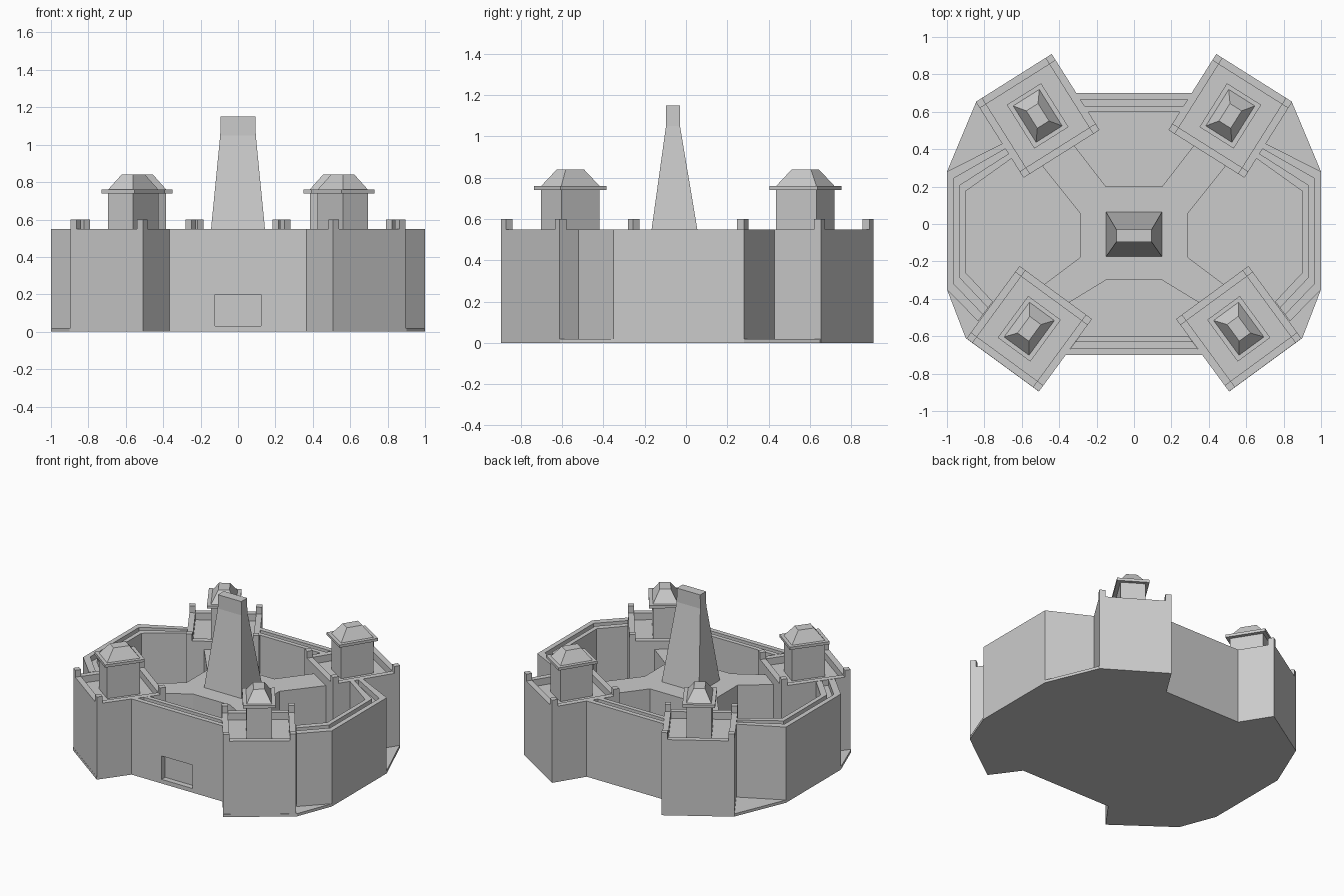
import bpy, bmesh, math

if "Cube" in bpy.data.objects:
    bpy.data.objects.remove(bpy.data.objects["Cube"])


def loft(name, rings):
    """Solid through stacked outlines: rings = [(points, z), ...]"""
    bm = bmesh.new()
    loops = [[bm.verts.new((x, y, z)) for x, y in pts] for pts, z in rings]
    n = len(loops[0])
    bm.faces.new(loops[0][::-1])
    bm.faces.new(loops[-1])
    for a, b in zip(loops, loops[1:]):
        for i in range(n):
            j = (i + 1) % n
            bm.faces.new((a[i], a[j], b[j], b[i]))
    bmesh.ops.recalc_face_normals(bm, faces=bm.faces)
    me = bpy.data.meshes.new(name)
    bm.to_mesh(me)
    bm.free()
    ob = bpy.data.objects.new(name, me)
    bpy.context.collection.objects.link(ob)
    return ob


def prism(name, pts, z0, z1):
    return loft(name, [(pts, z0), (pts, z1)])


def rect(c, ang, hx, hy, ox=0, oy=0):
    """Rectangle with a local offset, turned by ang about c"""
    co, si = math.cos(ang), math.sin(ang)
    out = []
    for sx, sy in ((-1, -1), (1, -1), (1, 1), (-1, 1)):
        x, y = ox + sx * hx, oy + sy * hy
        out.append((c[0] + x * co - y * si, c[1] + x * si + y * co))
    return out


def mirrored(half):
    return half + [(-x, y) for x, y in reversed(half)]


def strip(outer, inner, t0, t1):
    """Band between two polylines, from fraction t0 to t1"""
    mix = lambda t: [(a[0] + (b[0] - a[0]) * t, a[1] + (b[1] - a[1]) * t)
                     for a, b in zip(outer, inner)]
    return mix(t0) + mix(t1)[::-1]


def wall(name, outer, inner):
    """Curtain wall with sunken walkway between two rims"""
    body = prism(name, strip(outer, inner, 0, 1), 0.02, 0.51)
    prism(name + "_outer_rim", strip(outer, inner, 0, 0.35), 0.51, 0.55)
    prism(name + "_inner_rim", strip(outer, inner, 0.68, 1), 0.51, 0.55)
    return body


# base slab
prism("base_slab", mirrored([(.365, -.7), (.51, -.895), (.9, -.61), (1, -.35),
                             (1, .28), (.845, .65), (.44, .905), (.31, .7)]), 0, 0.02)

# curtain walls
front = wall("front_wall", [(-.365, -.7), (.365, -.7)], [(-.29, -.6), (.29, -.6)])
wall("back_wall", [(-.31, .7), (.31, .7)], [(-.245, .6), (.245, .6)])
for s, side in ((1, "right"), (-1, "left")):
    outer = [(.834, -.52), (1, -.35), (1, .28), (.705, .43)]
    inner = [(.755, -.415), (.9, -.26), (.9, .175), (.655, .35)]
    wall(side + "_wall", [(s * x, y) for x, y in outer], [(s * x, y) for x, y in inner])

# recessed gate in the front wall
cutter = prism("gate_cutter", rect((0, -.7), 0, .123, .04), 0.03, 0.2)
cutter.hide_render = True
cutter.hide_viewport = True
cut = front.modifiers.new("gate", 'BOOLEAN')
cut.operation = 'DIFFERENCE'
cut.object = cutter
cut.solver = 'EXACT'

# raised cross platform joining the bastions
prism("courtyard_platform", mirrored([(.15, -.3), (.38, -.44), (.51, -.345), (.29, -.18),
                                      (.29, .06), (.49, .31), (.32, .42), (.15, .2)]), 0.02, 0.49)

# corner bastions with parapet, posts and turret
H, W = 0.24, 0.02
for name, cx, cy, deg in (("front", .56, -.56, 36.2), ("back", .515, .578, -32.2)):
    for s, side in ((1, "right"), (-1, "left")):
        c, a = (s * cx, cy), math.radians(s * deg)
        tag = f"{name}_{side}_"
        prism(tag + "bastion", rect(c, a, H, H), 0.0, 0.50)
        for k in range(4):
            b = a + k * math.pi / 2
            prism(tag + "parapet", rect(c, b, H - 2 * W, W, 0, H - W), 0.50, 0.55)
            prism(tag + "post", rect(c, b, W, W, H - W, H - W), 0.50, 0.60)
        prism(tag + "turret", rect(c, a, .0825, .115), 0.50, 0.74)
        prism(tag + "eave", rect(c, a, .108, .138), 0.74, 0.76)
        loft(tag + "roof", [(rect(c, a, .0825, .115), 0.76),
                            (rect(c, a, .037, .055), 0.84)])

# tapered central tower
loft("central_tower", [(rect((0, -.055), 0, .15, .12), 0.49),
                       (rect((0, -.063), 0, .095, .034), 1.05),
                       (rect((0, -.063), 0, .094, .034), 1.15)])
